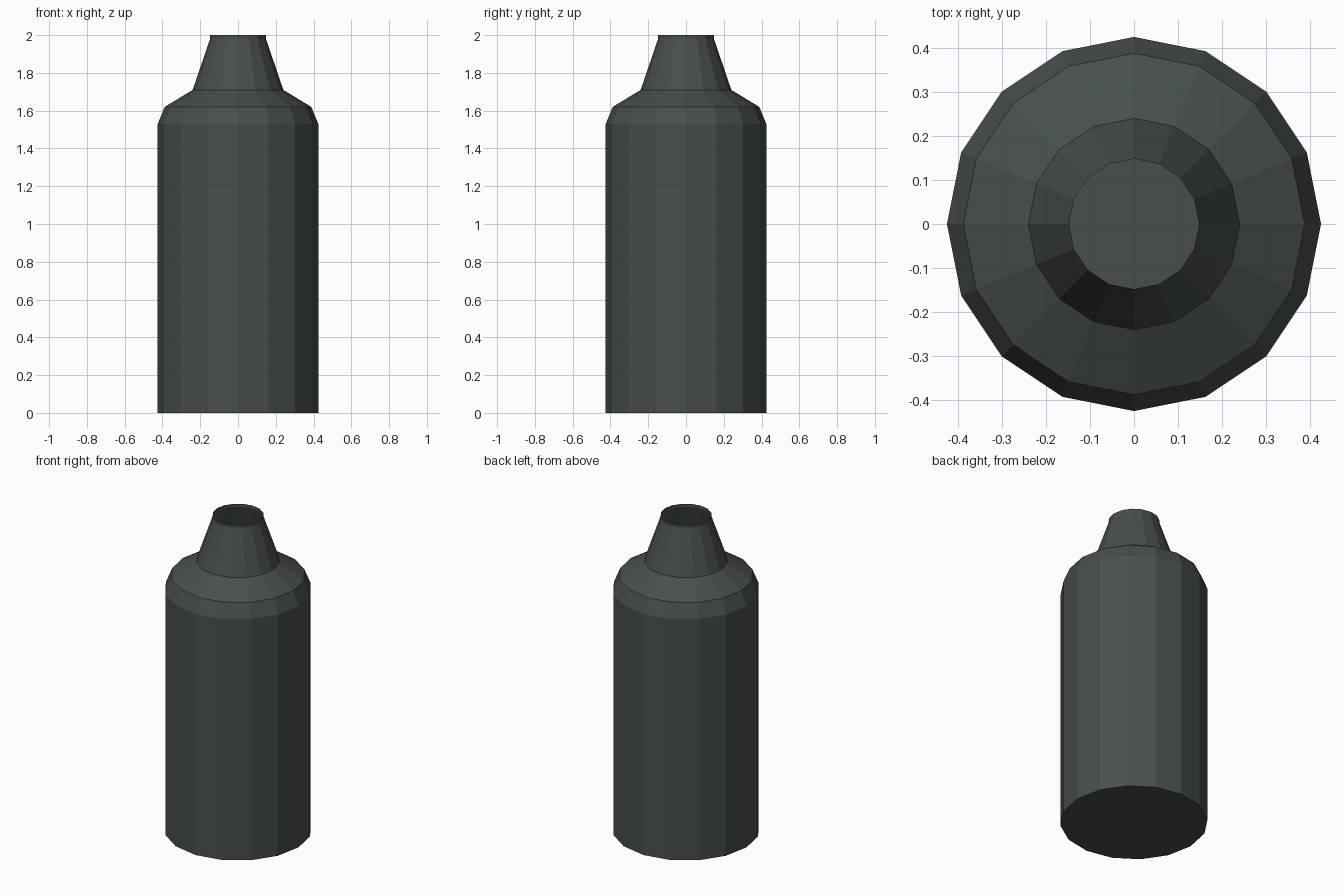
import bpy, bmesh, math

if "Cube" in bpy.data.objects:
    bpy.data.objects.remove(bpy.data.objects["Cube"])

# One dark grey colour
mat = bpy.data.materials.new("dark slate grey")
mat.diffuse_color = (0.065, 0.076, 0.075, 1)
mat.use_nodes = True
mat.node_tree.nodes["Principled BSDF"].inputs["Base Color"].default_value = mat.diffuse_color

# Bottle outline: (radius, height) from base to open mouth
PROFILE = [(0.425, 0.0), (0.425, 1.53), (0.388, 1.62),
           (0.24, 1.71), (0.148, 1.98), (0.148, 2.0)]
SIDES = 16

# Lathe the outline into 16 flat sides
bm = bmesh.new()
rings = []
for r, z in PROFILE:
    rings.append([bm.verts.new((r * math.cos(2 * math.pi * i / SIDES),
                                r * math.sin(2 * math.pi * i / SIDES), z))
                  for i in range(SIDES)])
for lo, hi in zip(rings, rings[1:]):
    for i in range(SIDES):
        j = (i + 1) % SIDES
        bm.faces.new((lo[i], lo[j], hi[j], hi[i]))

# Closed base, mouth left open
bm.faces.new(rings[0][::-1])

mesh = bpy.data.meshes.new("bottle")
bm.to_mesh(mesh)
bm.free()
mesh.materials.append(mat)
bottle = bpy.data.objects.new("bottle", mesh)
bpy.context.collection.objects.link(bottle)
